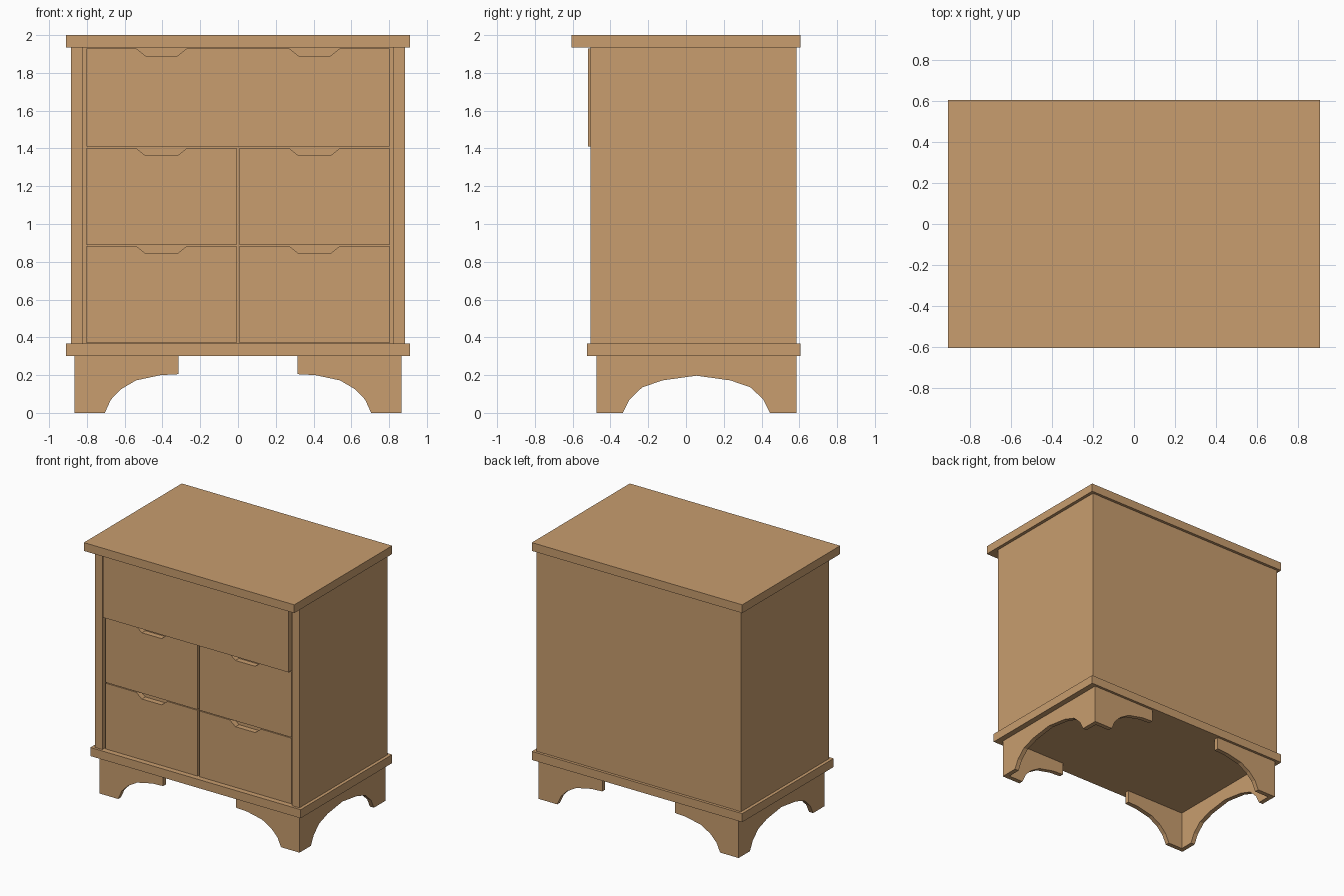
import bpy
import bmesh
from mathutils import Vector

if "Cube" in bpy.data.objects:
    bpy.data.objects.remove(bpy.data.objects["Cube"])

# One warm wood colour
wood = bpy.data.materials.new("warm wood")
wood.use_nodes = True
color = (0.58, 0.337, 0.156, 1)
wood.diffuse_color = color
wood.node_tree.nodes["Principled BSDF"].inputs["Base Color"].default_value = color


def finish(name, bm):
    bmesh.ops.recalc_face_normals(bm, faces=bm.faces)
    mesh = bpy.data.meshes.new(name)
    bm.to_mesh(mesh)
    bm.free()
    mesh.materials.append(wood)
    obj = bpy.data.objects.new(name, mesh)
    bpy.context.collection.objects.link(obj)
    return obj


def box(name, x, y, z):
    bm = bmesh.new()
    bmesh.ops.create_cube(bm, size=1)
    for v in bm.verts:
        v.co = [r[0] + (c + 0.5) * (r[1] - r[0]) for c, r in zip(v.co, (x, y, z))]
    return finish(name, bm)


def board(name, outline, start, thickness, axis):
    """Extrude an outline of (across, z) points along axis 'x' or 'y'."""
    bm = bmesh.new()
    place = (lambda a, z: (start, a, z)) if axis == "x" else (lambda a, z: (a, start, z))
    face = bm.faces.new([bm.verts.new(place(a, z)) for a, z in outline])
    extruded = bmesh.ops.extrude_face_region(bm, geom=[face])["geom"]
    shift = Vector((thickness, 0, 0) if axis == "x" else (0, thickness, 0))
    bmesh.ops.translate(bm, vec=shift, verts=[g for g in extruded if isinstance(g, bmesh.types.BMVert)])
    return finish(name, bm)


# Slabs and carcass
box("top_slab", (-0.91, 0.91), (-0.605, 0.605), (1.935, 2))
box("base_slab", (-0.91, 0.91), (-0.525, 0.605), (0.3, 0.367))
box("carcass", (-0.82, 0.82), (-0.445, 0.583), (0.367, 1.935))
for side, s in (("left", 1), ("right", -1)):
    box(side + "_side_panel", sorted((s * 0.82, s * 0.885)), (-0.505, 0.585), (0.367, 1.935))


# Drawer fronts with finger notches cut into the top edge
def drawer(name, x0, x1, z0, z1, front, pulls):
    outline = [(x0, z0), (x0, z1)]
    for c in pulls:
        outline += [(c - 0.135, z1), (c - 0.085, z1 - 0.04), (c + 0.085, z1 - 0.04), (c + 0.135, z1)]
    outline += [(x1, z1), (x1, z0)]
    board(name, outline, front, -0.445 - front, "y")


drawer("top_drawer", -0.803, 0.803, 1.41, 1.93, -0.52, (-0.405, 0.405))
for row, z0, z1 in (("middle", 0.89, 1.402), ("bottom", 0.37, 0.884)):
    drawer(row + "_left_drawer", 0.008, 0.803, z0, z1, -0.488, (0.405,))
    drawer(row + "_right_drawer", -0.803, -0.008, z0, z1, -0.488, (-0.405,))

# Bracket feet: separate scrolled boards at front and back
scroll = [(0.865, 0.3), (0.865, 0), (0.705, 0), (0.673, 0.07), (0.62, 0.125),
          (0.54, 0.172), (0.41, 0.2), (0.315, 0.205), (0.315, 0.3)]
for side, s in (("left", 1), ("right", -1)):
    outline = [(s * a, z) for a, z in scroll]
    board("front_" + side + "_foot", outline, -0.475, 0.035, "y")
    board("back_" + side + "_foot", outline, 0.585, -0.035, "y")

# Arched skirts joining the feet along each side
mid = 0.055
half = [(0.53, 0.3), (0.53, 0), (0.39, 0), (0.355, 0.07), (0.287, 0.135), (0.18, 0.172)]
arch = [(mid - a, z) for a, z in half] + [(mid, 0.197)] + [(mid + a, z) for a, z in reversed(half)]
for side, s in (("left", 1), ("right", -1)):
    board(side + "_skirt", arch, s * 0.865, -s * 0.035, "x")
